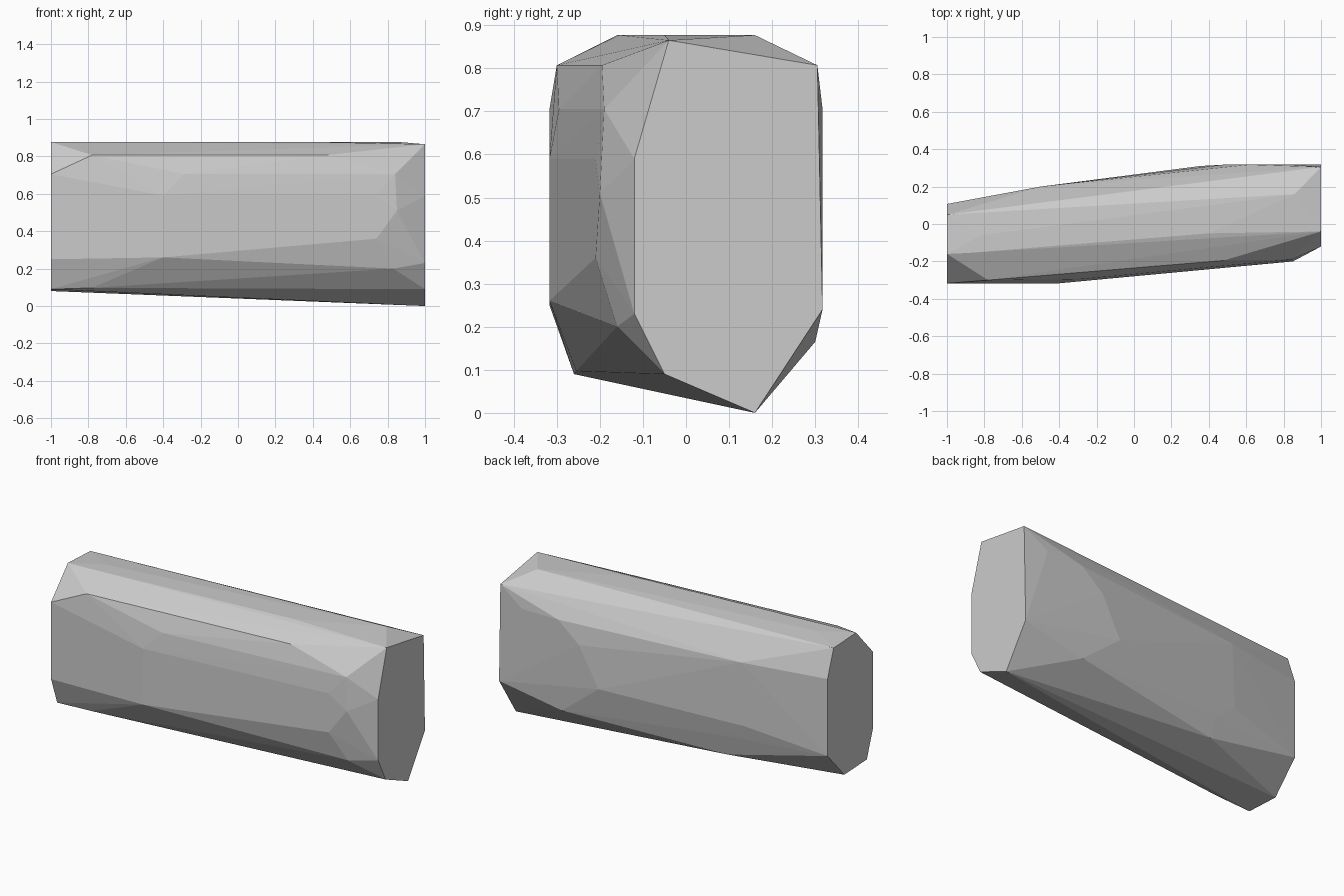
import bpy
import bmesh

default_cube = bpy.data.objects.get("Cube")
if default_cube:
    bpy.data.objects.remove(default_cube, do_unlink=True)


def make_material(name, colour):
    material = bpy.data.materials.new(name)
    material.use_nodes = True
    material.diffuse_color = colour
    material.node_tree.nodes["Principled BSDF"].inputs["Base Color"].default_value = colour
    return material


def faceted_hull(name, points, material):
    """Wrap the corner points in a tight, flat-sided skin."""
    bm = bmesh.new()
    for point in points:
        bm.verts.new(point)
    result = bmesh.ops.convex_hull(bm, input=list(bm.verts))
    # Drop any points that ended up inside the skin
    inside = {item for item in result["geom_interior"] + result["geom_unused"]
              if isinstance(item, bmesh.types.BMVert)}
    loose = {vert for vert in bm.verts if not vert.link_faces}
    bmesh.ops.delete(bm, geom=list(inside | loose), context="VERTS")
    # Merge coplanar triangles into broad facets
    bmesh.ops.dissolve_limit(bm, angle_limit=0.01, verts=list(bm.verts), edges=list(bm.edges))
    bmesh.ops.recalc_face_normals(bm, faces=list(bm.faces))
    mesh = bpy.data.meshes.new(name)
    bm.to_mesh(mesh)
    bm.free()
    mesh.materials.append(material)
    obj = bpy.data.objects.new(name, mesh)
    bpy.context.scene.collection.objects.link(obj)
    return obj


# Heights shared by many of the chiselled corners
TOP, SHOULDER, UPPER, MIDDLE, LOWER, FOOT = .877, .807, .705, .59, .25, .09
FRONT, BACK = -.317, .317

# Outline of the left-hand end of the block, as (y, z)
narrow_end = [(-.16, TOP), (FRONT, UPPER), (FRONT, LOWER), (-.26, FOOT),
              (-.05, .08), (.107, LOWER), (.107, UPPER), (.05, .867)]

# Outline of the right-hand end of the block, as (y, z)
wide_end = [(-.04, .865), (.305, SHOULDER), (BACK, .24), (.16, 0),
            (-.05, FOOT), (-.12, .23), (-.12, MIDDLE)]

# Chiselled corners along the front
front_corners = [(-.78, -.3, SHOULDER), (.48, -.195, SHOULDER),
                 (-.29, -.295, UPPER), (.84, -.19, UPPER),
                 (-.4, FRONT, MIDDLE), (.74, -.21, MIDDLE), (.85, -.2, .51),
                 (.74, -.21, .36), (.83, -.16, .2),
                 (-.4, FRONT, .26), (-.8, -.312, .26), (-.78, -.255, .097)]

# Chiselled corners along the back
back_corners = [(-.5, .2, UPPER), (-.52, .193, .33), (-.4, .19, .24), (-.385, .16, .115),
                (.355, .31, .36), (.477, BACK, MIDDLE), (.615, BACK, UPPER),
                (.85, BACK, UPPER), (.6, .3, .165)]

# Corners of the flat strip along the top
top_corners = [(.86, .16, TOP), (.4, -.05, TOP), (-.82, -.06, TOP), (-.89, -.155, TOP)]

corners = [(-1, y, z) for y, z in narrow_end]
corners += [(1, y, z) for y, z in wide_end]
corners += front_corners + back_corners + top_corners

# The whole block is one plain stone colour
stone_grey = make_material("stone grey", (.6, .6, .6, 1))
faceted_hull("stone_block", corners, stone_grey)
